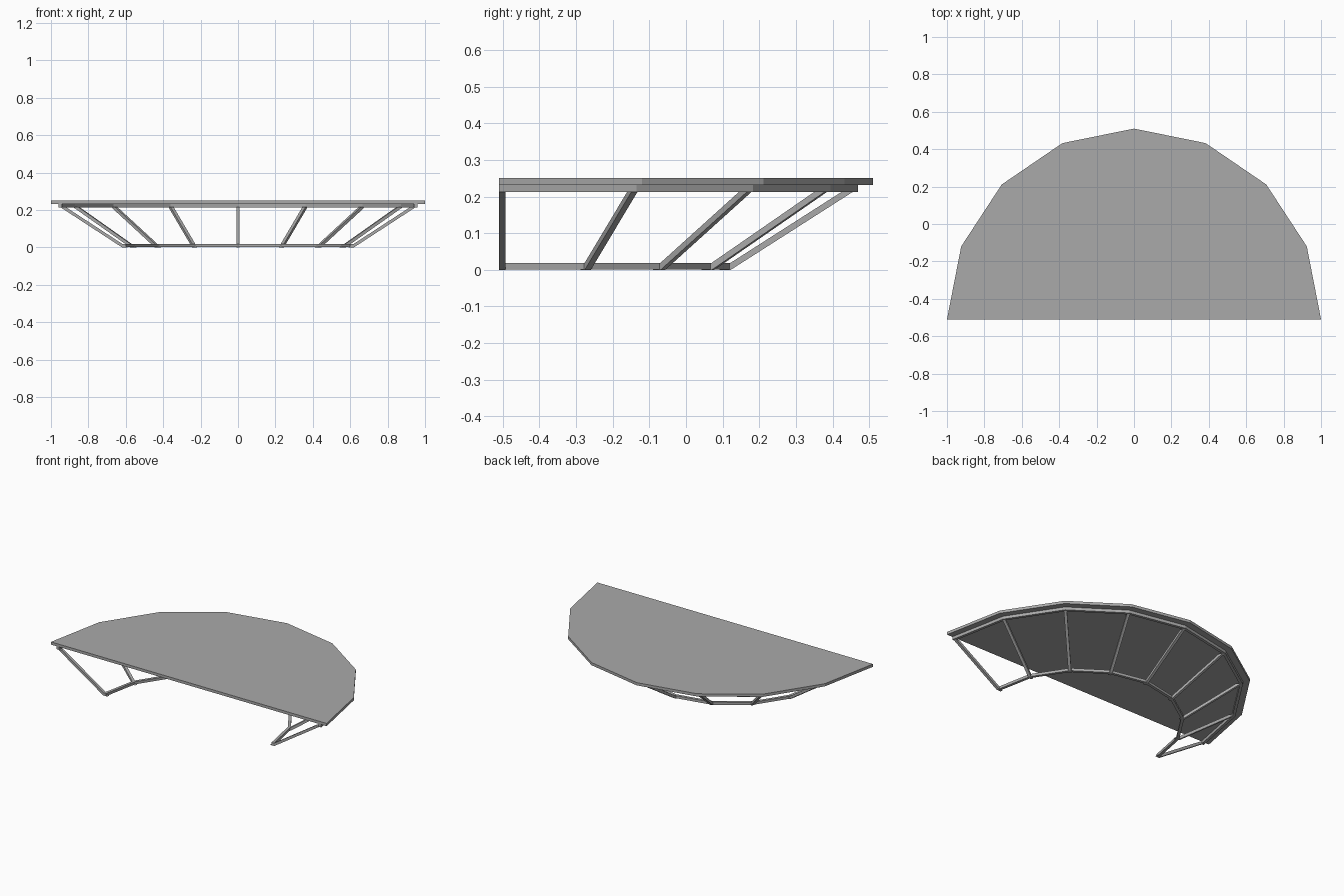
import bpy, bmesh
from math import sin, cos, pi
from mathutils import Vector

cube = bpy.data.objects.get("Cube")
if cube:
    bpy.data.objects.remove(cube, do_unlink=True)

FRONT = -0.51      # straight front edge
DEPTH = 1.02       # depth of the half round relative to its half width
SIDES = 8          # straight segments in the half round
BAR = 0.018        # bar thickness

grey = bpy.data.materials.new("grey")
grey.use_nodes = True
grey.diffuse_color = (0.4, 0.4, 0.4, 1)
grey.node_tree.nodes["Principled BSDF"].inputs["Base Color"].default_value = (0.4, 0.4, 0.4, 1)


def arc(radius, z):
    """Points of the half round, from the left end to the right end."""
    return [Vector((radius * cos(pi * i / SIDES),
                    FRONT + DEPTH * radius * sin(pi * i / SIDES), z))
            for i in range(SIDES + 1)]


def finish(bm, name):
    bmesh.ops.recalc_face_normals(bm, faces=bm.faces)
    mesh = bpy.data.meshes.new(name)
    bm.to_mesh(mesh)
    bm.free()
    mesh.materials.append(grey)
    obj = bpy.data.objects.new(name, mesh)
    bpy.context.collection.objects.link(obj)


def loft(name, sections):
    """Join a row of equal sections into a closed solid."""
    bm = bmesh.new()
    rows = [[bm.verts.new(p) for p in s] for s in sections]
    n = len(rows[0])
    for a, b in zip(rows, rows[1:]):
        for k in range(n):
            bm.faces.new((a[k], a[(k + 1) % n], b[(k + 1) % n], b[k]))
    bm.faces.new(rows[0])
    bm.faces.new(rows[-1])
    finish(bm, name)


def rail(name, outer, low, high):
    inner = outer - BAR
    loft(name, list(zip(arc(outer, low), arc(outer, high),
                        arc(inner, high), arc(inner, low))))


# Half round top and the two open rails below it
loft("table_top", [arc(1, 0.232), arc(1, 0.25)])
rail("upper_rail", 0.96, 0.213, 0.232)
rail("lower_rail", 0.618, 0.001, 0.018)

# Leaning struts at each corner of the rails
foot_out, foot_in = arc(0.62, 0.0), arc(0.59, 0.0)
head_out, head_in = arc(0.95, 0.215), arc(0.92, 0.215)
for i in range(SIDES + 1):
    t = pi * i / SIDES
    side = Vector((-sin(t), cos(t), 0)) * BAR / 2
    # the end struts sit just inside the front edge
    shift = Vector((0, BAR / 2 if i in (0, SIDES) else 0, 0))
    ends = [[p + shift + s for p, s in
             zip((o, o, n, n), (side, -side, -side, side))]
            for o, n in ((foot_out[i], foot_in[i]), (head_out[i], head_in[i]))]
    loft(f"strut_{i + 1}", ends)
